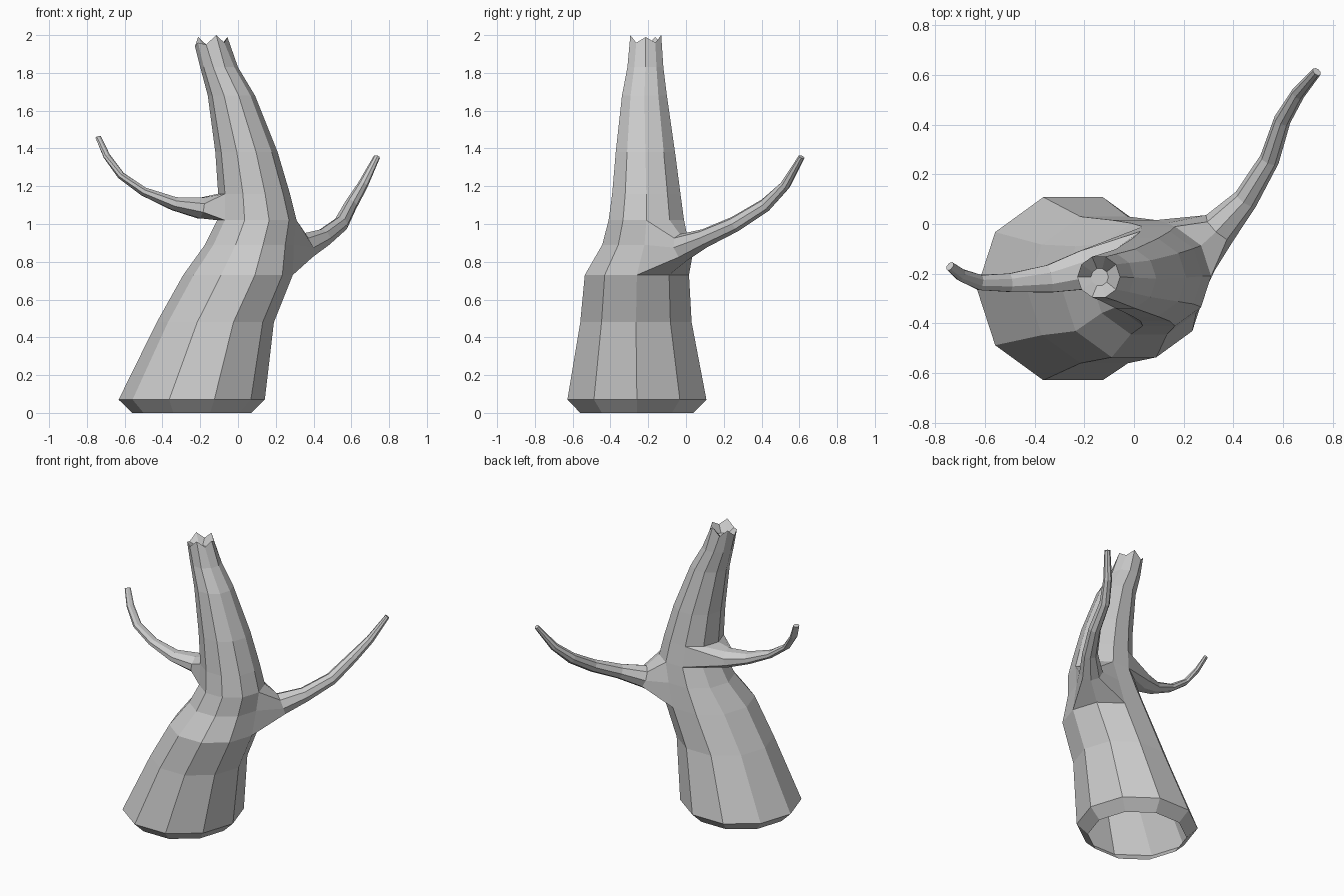
import bpy, bmesh, math
from mathutils import Vector

if "Cube" in bpy.data.objects:
    bpy.data.objects.remove(bpy.data.objects["Cube"])

SIDES = 10
bm = bmesh.new()

# Trunk rings: centre x, centre y, height, radius
TRUNK = [
    (-.245, -.26, 0, .315), (-.245, -.26, .07, .387), (-.12, -.265, .48, .31),
    (0, -.26, .73, .29), (.06, -.22, .89, .235), (.10, -.21, 1.02, .21),
    (.085, -.21, 1.16, .19), (.045, -.215, 1.38, .165), (-.035, -.22, 1.68, .125),
    (-.10, -.215, 1.83, .10), (-.142, -.213, 1.97, .086),
]
# Broken rim: height offsets around the top ring
JAG = [.02, -.01, .03, -.02, .02, -.03, -.01, -.02, .03, -.01]


def ring(x, y, z, r, jag=None):
    verts = []
    for j in range(SIDES):
        a = math.tau * j / SIDES
        dz = jag[j] if jag else 0
        verts.append(bm.verts.new((x + r * math.cos(a), y + r * math.sin(a), z + dz)))
    return verts


def skin(lower, upper, skip=()):
    n = len(lower)
    for j in range(n):
        if j not in skip:
            k = (j + 1) % n
            bm.faces.new((lower[j], lower[k], upper[k], upper[j]))


def hole_loop(row0, row1, col0, col1):
    """Border of a block of trunk faces, counter-clockwise from outside."""
    loop = [rings[row0][c] for c in range(col0, col1 + 1)]
    loop += [rings[r][col1] for r in range(row0 + 1, row1)]
    loop += [rings[row1][c] for c in range(col1, col0 - 1, -1)]
    loop += [rings[r][col0] for r in range(row1 - 1, row0, -1)]
    return loop


def branch(loop, bottom_faces, sections):
    """Grow a tapering limb out of a trunk hole: x, y, z, half width, half height."""
    n = len(loop)
    step = math.tau / n
    start = math.radians(270) - bottom_faces * step / 2
    pts = [Vector(s[:3]) for s in sections]
    previous = loop
    for i, (p, sec) in enumerate(zip(pts, sections)):
        d = (pts[min(i + 1, len(pts) - 1)] - pts[max(i - 1, 0)]).normalized()
        side = Vector((0, 0, 1)).cross(d).normalized()
        up = d.cross(side)
        current = [bm.verts.new(p + side * sec[3] * math.cos(start + k * step)
                                + up * sec[4] * math.sin(start + k * step))
                   for k in range(n)]
        skin(previous, current)
        previous = current
    bm.faces.new(previous)


# Trunk shell, open underneath, with gaps where the branches grow
rings = [ring(*t, jag=JAG if i == len(TRUNK) - 1 else None) for i, t in enumerate(TRUNK)]
gaps = {3: (0, 1), 4: (0, 1), 5: (3, 4, 5)}
for i in range(len(rings) - 1):
    skin(rings[i], rings[i + 1], gaps.get(i, ()))

# Hollow in the broken top
inner = ring(-.138, -.213, 1.92, .035)
skin(rings[-1], inner)
bm.faces.new(inner)

# Right branch
branch(hole_loop(3, 5, 0, 2), 2, [
    (.345, -.015, .875, .075, .075), (.45, .10, .925, .05, .05),
    (.545, .26, 1.0, .04, .042), (.597, .42, 1.10, .034, .036),
    (.66, .525, 1.205, .028, .027), (.735, .612, 1.355, .019, .015)])

# Left branch
branch(hole_loop(5, 6, 3, 6), 3, [
    (-.20, -.185, 1.085, .085, .06), (-.34, -.22, 1.108, .06, .038),
    (-.50, -.236, 1.172, .04, .025), (-.62, -.235, 1.257, .033, .02),
    (-.695, -.205, 1.36, .026, .017), (-.74, -.17, 1.46, .02, .013)])

# Drop the vertex left loose inside the right branch gap
bmesh.ops.delete(bm, geom=[v for v in bm.verts if not v.link_faces], context='VERTS')

mesh = bpy.data.meshes.new("tree_trunk")
bm.to_mesh(mesh)
bm.free()
bpy.context.collection.objects.link(bpy.data.objects.new("tree_trunk", mesh))
